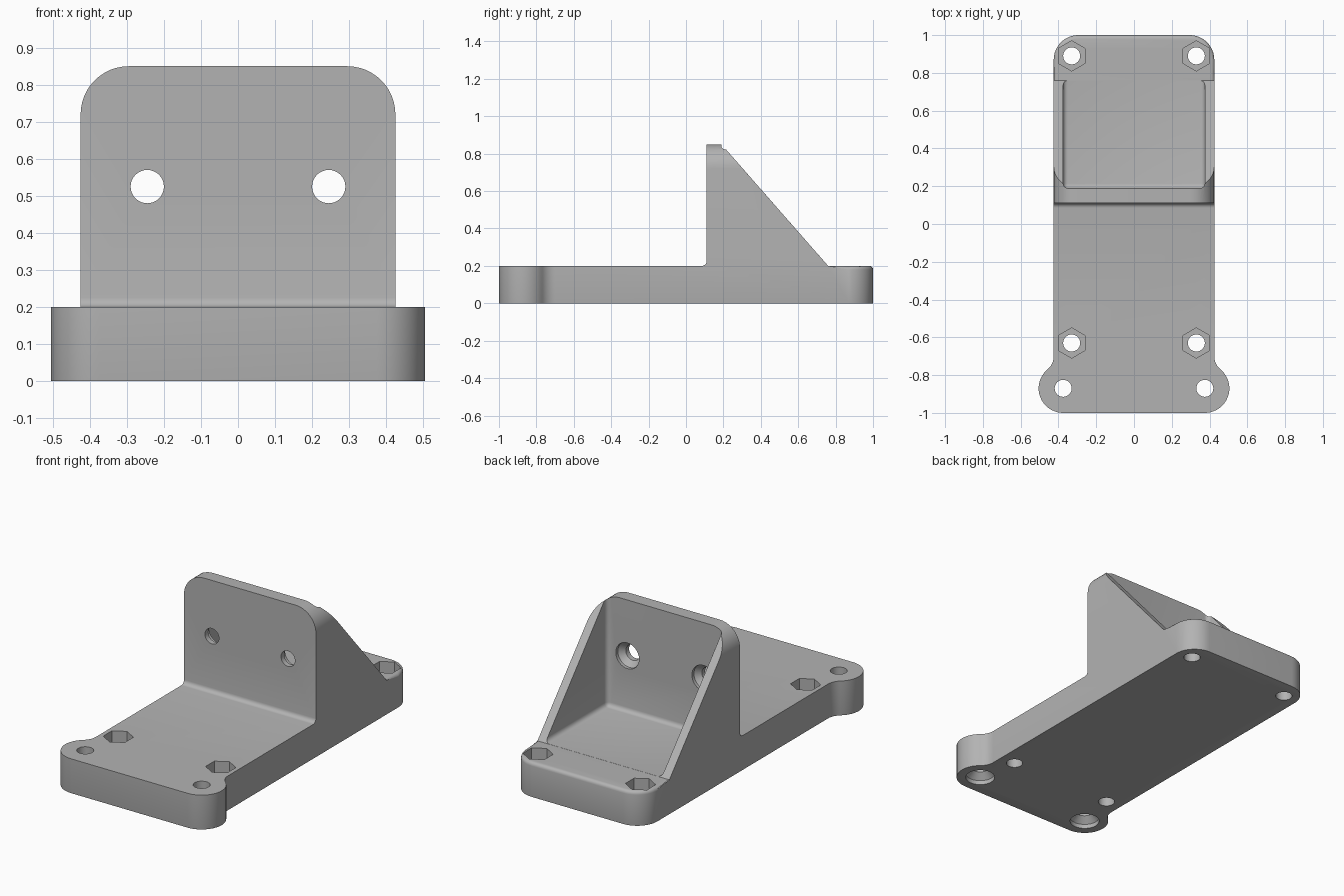
import bpy
import bmesh
from math import sin, cos, pi, radians
from mathutils import Matrix

if "Cube" in bpy.data.objects:
    bpy.data.objects.remove(bpy.data.objects["Cube"], do_unlink=True)

grey = bpy.data.materials.new("plain grey")
grey.use_nodes = True
colour = (0.45, 0.45, 0.45, 1)
grey.diffuse_color = colour
grey.node_tree.nodes["Principled BSDF"].inputs["Base Color"].default_value = colour

AXES = {
    "x": lambda a, b, c: (c, a, b),
    "y": lambda a, b, c: (a, c, b),
    "z": lambda a, b, c: (a, b, c),
}


def arc(cx, cy, r, start, end, steps=12):
    angles = [radians(start + (end - start) * i / steps) for i in range(steps + 1)]
    return [(cx + r * cos(t), cy + r * sin(t)) for t in angles]


def finish(name, bm):
    bmesh.ops.recalc_face_normals(bm, faces=bm.faces)
    mesh = bpy.data.meshes.new(name)
    bm.to_mesh(mesh)
    bm.free()
    mesh.materials.append(grey)
    obj = bpy.data.objects.new(name, mesh)
    bpy.context.collection.objects.link(obj)
    return obj


def loft(name, rings, axis):
    """Skin a stack of outlines, each given as (points, height along axis)."""
    bm = bmesh.new()
    place = AXES[axis]
    loops = [[bm.verts.new(place(a, b, h)) for a, b in pts] for pts, h in rings]
    for low, high in zip(loops, loops[1:]):
        for i in range(len(low)):
            bm.faces.new((low[i - 1], low[i], high[i], high[i - 1]))
    bm.faces.new(loops[0])
    bm.faces.new(loops[-1])
    return finish(name, bm)


def prism(name, pts, axis, low, high):
    return loft(name, [(pts, low), (pts, high)], axis)


def lathe(name, x, b, rings, axis):
    """Turned cutter from (radius, height) pairs."""
    return loft(name, [(arc(x, b, r, 0, 360, 32)[:-1], h) for r, h in rings], axis)


def bevel_edges(obj, test, width, segments=4):
    bm = bmesh.new()
    bm.from_mesh(obj.data)
    chosen = [e for e in bm.edges if test(e)]
    if chosen:
        bmesh.ops.bevel(bm, geom=chosen, offset=width, segments=segments,
                        profile=0.5, affect="EDGES", clamp_overlap=True)
    bm.to_mesh(obj.data)
    bm.free()


def combine(body, tool, operation="DIFFERENCE"):
    """Apply a boolean and throw the tool away."""
    tool.hide_render = True
    mod = body.modifiers.new("cut", "BOOLEAN")
    mod.operation, mod.object, mod.solver = operation, tool, "EXACT"
    bpy.context.view_layer.objects.active = body
    bpy.ops.object.modifier_apply(modifier=mod.name)
    bpy.data.objects.remove(tool, do_unlink=True)


# Plan outline: two ears at the front, rounded corners at the back
half = arc(0.375, -0.87, 0.13, -90, 50.5, 20)
half += arc(0.515, -0.70, 0.09, 230.5, 180, 8)
half += arc(0.295, 0.87, 0.13, 0, 90)
outline = half + [(-x, y) for x, y in reversed(half)]
body = prism("mounting_bracket", outline, "z", 0, 1)
bevel_edges(body, lambda e: all(v.co.z < 0.001 for v in e.verts), 0.03)

# Side profile: base, upright wall with a foot fillet, sloping gusset
side = [(-1.1, -0.1), (1.1, -0.1), (1.1, 0.2), (0.76, 0.2), (0.19, 0.85), (0.11, 0.85)]
side += arc(0.085, 0.225, 0.025, 0, -90, 5) + [(-1.1, 0.2)]
combine(body, prism("side_profile", side, "x", -0.7, 0.7), "INTERSECT")

# Softened rim of the back deck
bevel_edges(body, lambda e: all(abs(v.co.z - 0.2) < 0.001 and v.co.y > 0.755
                                for v in e.verts)
            and abs(e.verts[0].co.y - e.verts[1].co.y) + abs(e.verts[0].co.x) > 0.01
            and not all(v.co.y < 0.765 for v in e.verts), 0.02)

# Pocket between the gussets, with rounded inner corners
bm = bmesh.new()
bmesh.ops.create_cube(bm, size=1, matrix=Matrix.Translation((0, 0.689, 0.7005))
                      @ Matrix.Diagonal((0.75, 1, 1, 1)))
bmesh.ops.bevel(bm, geom=bm.edges[:], offset=0.025, segments=4, profile=0.5, affect="EDGES")
combine(body, finish("pocket", bm))

# Softened sloping edges of the gussets
def sloping(e):
    a, b = e.verts[0].co, e.verts[1].co
    return (abs(a.x - b.x) < 0.001 and abs(a.y - b.y) > 0.2
            and abs(a.z - b.z) > 0.2 and abs(a.x) > 0.37)


# Rounded top corners of the wall
for s in (-1, 1):
    corner = arc(0.295, 0.72, 0.13, 0, 90) + [(0.295, 0.95), (0.55, 0.95), (0.55, 0.72)]
    combine(body, prism("corner", [(s * x, z) for x, z in corner], "y", -0.2, 0.9))
bevel_edges(body, sloping, 0.013, 3)

for s in (-1, 1):
    # Countersunk holes through the wall
    combine(body, lathe("wall_hole", s * 0.245, 0.525,
                        [(0.045, 0), (0.045, 0.14), (0.075, 0.17), (0.075, 0.3)], "y"))
    # Countersunk holes in the ears, opening below
    combine(body, lathe("ear_hole", s * 0.375, -0.87,
                        [(0.08, -0.1), (0.08, 0.025), (0.045, 0.06), (0.045, 0.3)], "z"))
    # Bolt holes with hexagonal nut recesses
    for y in (-0.63, 0.89):
        combine(body, lathe("bolt_hole", s * 0.33, y, [(0.045, -0.1), (0.045, 0.3)], "z"))
        nut = arc(s * 0.33, y, 0.08, 30, 390, 6)[:-1]
        combine(body, prism("nut_recess", nut, "z", 0.1, 0.3))

bpy.ops.object.select_all(action="DESELECT")
body.select_set(True)
bpy.context.view_layer.objects.active = body
bpy.ops.object.shade_smooth_by_angle(angle=radians(30))
